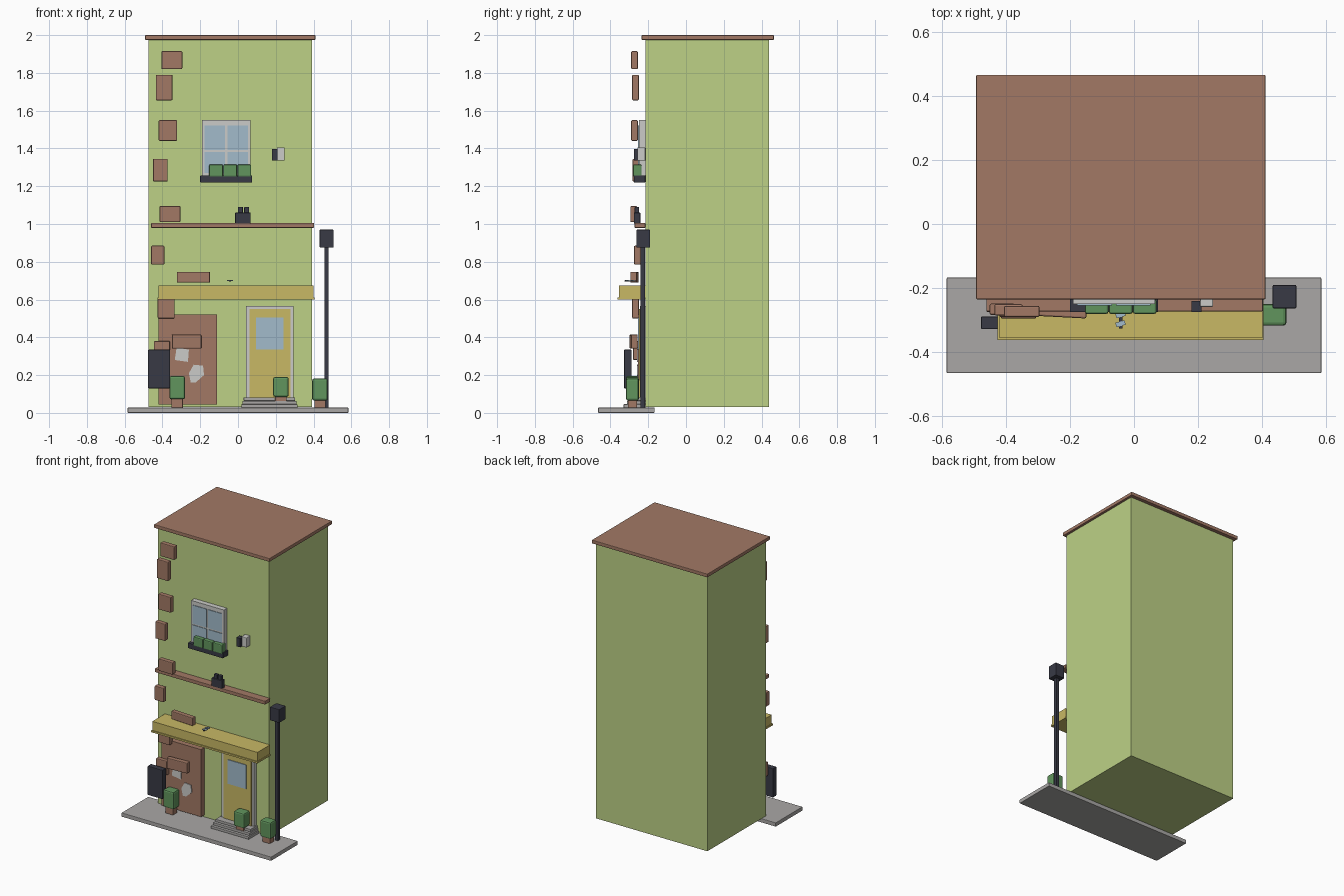
import bpy
import math
from mathutils import Vector


def material(name, rgb):
    m = bpy.data.materials.new(name)
    m.diffuse_color = (*rgb, 1)
    return m


GREEN = material("wall green", (0.51, 0.64, 0.24))
BROWN = material("clay brown", (0.36, 0.19, 0.13))
YELLOW = material("yellow", (0.58, 0.48, 0.13))
DARK = material("dark iron", (0.04, 0.042, 0.06))
LEAF = material("leaf green", (0.12, 0.30, 0.11))
STONE = material("pavement grey", (0.40, 0.39, 0.38))
WHITE = material("off white", (0.60, 0.60, 0.58))
GLASS = material("glass blue", (0.36, 0.50, 0.60))


def mesh_object(name, verts, faces, mat, bevel=0.0):
    mesh = bpy.data.meshes.new(name)
    mesh.from_pydata(verts, [], faces)
    mesh.materials.append(mat)
    ob = bpy.data.objects.new(name, mesh)
    bpy.context.collection.objects.link(ob)
    if bevel:
        b = ob.modifiers.new("edge", 'BEVEL')
        b.width, b.segments = bevel, 2
    return ob


def box(name, x, y, z, mat, bevel=0.0, turn=0.0):
    """Box from (min, max) pairs, optionally turned about its own z axis."""
    c = Vector((sum(x) / 2, sum(y) / 2, sum(z) / 2))
    verts = [Vector((a, b, d)) - c for a in x for b in y for d in z]
    faces = [(0, 1, 3, 2), (4, 6, 7, 5), (0, 4, 5, 1),
             (2, 3, 7, 6), (0, 2, 6, 4), (1, 5, 7, 3)]
    ob = mesh_object(name, verts, faces, mat, bevel)
    ob.location = c
    ob.rotation_euler.z = math.radians(turn)
    return ob


def plate(name, outline, y, depth, mat):
    """Thin upright plate from an (x, z) outline."""
    n = len(outline)
    verts = [(x, y, z) for x, z in outline] + [(x, y + depth, z) for x, z in outline]
    faces = [tuple(range(n)), tuple(range(2 * n - 1, n - 1, -1))]
    faces += [(i, i + n, (i + 1) % n + n, (i + 1) % n) for i in range(n)]
    return mesh_object(name, verts, faces, mat)


# House shell, roof slab and pavement
box("house_body", (-0.475, 0.393), (-0.215, 0.44), (0.03, 1.98), GREEN)
box("roof_slab", (-0.492, 0.41), (-0.235, 0.465), (1.975, 2.0), BROWN, 0.004)
box("pavement", (-0.584, 0.584), (-0.465, -0.167), (0, 0.028), STONE, 0.003)
box("string_course", (-0.46, 0.402), (-0.272, -0.215), (0.98, 1.005), BROWN, 0.003)

# Awning box with a lip along the bottom
box("awning", (-0.42, 0.40), (-0.355, -0.215), (0.612, 0.675), YELLOW)
box("awning_lip", (-0.425, 0.404), (-0.362, -0.215), (0.60, 0.612), YELLOW)

# Loose bricks: x range, z range, front y, turn
bricks = [
    (-0.405, -0.295, 1.82, 1.915, -0.29, 0), (-0.435, -0.347, 1.655, 1.79, -0.285, 0),
    (-0.42, -0.322, 1.44, 1.55, -0.29, 0), (-0.45, -0.372, 1.225, 1.345, -0.283, 0),
    (-0.415, -0.305, 1.01, 1.095, -0.295, 0), (-0.46, -0.39, 0.785, 0.885, -0.275, 0),
    (-0.323, -0.148, 0.69, 0.747, -0.29, -3), (-0.425, -0.335, 0.50, 0.605, -0.285, 0),
    (-0.35, -0.195, 0.34, 0.415, -0.295, 3), (-0.445, -0.36, 0.28, 0.38, -0.28, 0),
]
for i, (x0, x1, z0, z1, y, turn) in enumerate(bricks):
    box(f"brick_{i + 1}", (x0, x1), (y, y + 0.035), (z0, z1), BROWN, 0.005, turn)

# Brown shutter with paper scraps
box("shutter", (-0.42, -0.11), (-0.255, -0.215), (0.045, 0.52), BROWN)
plate("paper_upper", [(-0.335, 0.28), (-0.265, 0.27), (-0.26, 0.335), (-0.325, 0.345)],
      -0.26, 0.006, WHITE)
plate("paper_lower", [(-0.25, 0.16), (-0.225, 0.16), (-0.18, 0.20), (-0.185, 0.25),
                      (-0.235, 0.255), (-0.26, 0.21)], -0.26, 0.006, WHITE)
box("meter_box", (-0.477, -0.36), (-0.328, -0.288), (0.13, 0.335), DARK, 0.004)

# Front door and steps
box("door_frame", (0.042, 0.295), (-0.243, -0.215), (0.07, 0.565), WHITE)
box("door_panel", (0.06, 0.278), (-0.25, -0.22), (0.075, 0.55), YELLOW)
box("door_window", (0.095, 0.24), (-0.255, -0.247), (0.335, 0.505), GLASS)
for i in range(3):
    s = 0.006 * i
    box(f"step_{i + 1}", (0.018 + s, 0.315 - s), (-0.33 + 3 * s, -0.215),
        (0.028 + 0.018 * i, 0.046 + 0.018 * i), STONE, 0.002)

# Upper window: frame, four panes, sill and planting
box("window_frame", (-0.19, 0.065), (-0.25, -0.215), (1.25, 1.55), WHITE)
for x in [(-0.178, -0.068), (-0.056, 0.052)]:
    for z in [(1.27, 1.382), (1.392, 1.522)]:
        box("window_pane", x, (-0.254, -0.246), z, GLASS)
box("window_sill", (-0.20, 0.075), (-0.275, -0.215), (1.22, 1.258), DARK, 0.003)
for i in range(3):
    x = -0.153 + 0.075 * i
    box(f"window_plant_{i + 1}", (x, x + 0.073), (-0.28, -0.235), (1.25, 1.315), LEAF, 0.006)

# Potted bushes: centre x, bush bottom, bush top
for x, z0, z1 in [(-0.322, 0.072, 0.195), (0.227, 0.085, 0.19), (0.434, 0.065, 0.182)]:
    box("bush", (x - 0.041, x + 0.041), (-0.317, -0.25), (z0, z1), LEAF, 0.01)
    box("pot", (x - 0.03, x + 0.03), (-0.308, -0.259), (0.028, z0 + 0.01), BROWN, 0.003)

# Street lamp
box("lamp_post", (0.457, 0.479), (-0.24, -0.216), (0.028, 0.88), DARK)
box("lamp_head", (0.432, 0.506), (-0.263, -0.19), (0.875, 0.97), DARK, 0.004)

# Wall lamp and small ornament on the string course
box("wall_lamp_bracket", (0.18, 0.21), (-0.275, -0.24), (1.335, 1.397), DARK)
box("wall_lamp_shade", (0.206, 0.247), (-0.258, -0.215), (1.335, 1.405), WHITE, 0.004)
box("ornament_base", (-0.015, 0.067), (-0.276, -0.242), (1.003, 1.06), DARK, 0.003)
for x in (0.0, 0.033):
    box("ornament_top", (x, x + 0.026), (-0.272, -0.248), (1.055, 1.09), DARK, 0.003)

# Tiny bird over the awning: body and two wings
box("bird_body", (-0.047, -0.036), (-0.325, -0.265), (0.695, 0.702), DARK)
for y in (-0.318, -0.29):
    box("bird_wing", (-0.057, -0.027), (y, y + 0.014), (0.699, 0.704), GLASS, 0, 15)
